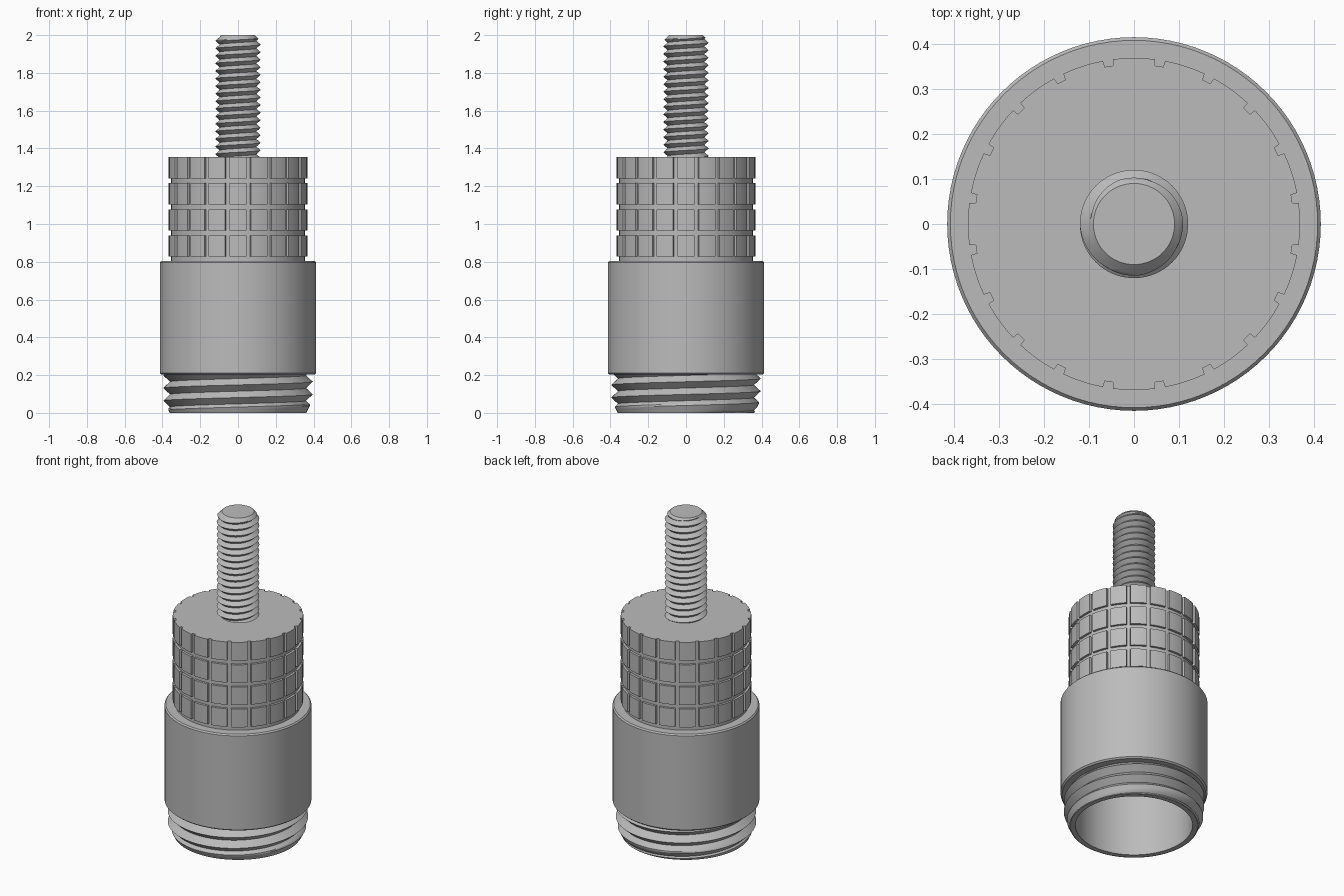
import bpy
import bmesh
from math import cos, sin, pi, tau, radians

cube = bpy.data.objects.get("Cube")
if cube:
    bpy.data.objects.remove(cube, do_unlink=True)

GREY = (0.5, 0.5, 0.5, 1.0)
metal = bpy.data.materials.new("grey metal")
metal.use_nodes = True
metal.diffuse_color = GREY
metal.node_tree.nodes["Principled BSDF"].inputs["Base Color"].default_value = GREY


def skin(name, rings, cap_first=False, cap_last=False):
    """Join rings of points (first point repeated at the end) into one surface."""
    bm = bmesh.new()
    rows = [[bm.verts.new(p) for p in ring] for ring in rings]
    for low, high in zip(rows, rows[1:]):
        for i in range(len(low) - 1):
            bm.faces.new((low[i], low[i + 1], high[i + 1], high[i]))
    if cap_first:
        bm.faces.new(rows[0][-2::-1])
    if cap_last:
        bm.faces.new(rows[-1][:-1])
    bmesh.ops.remove_doubles(bm, verts=bm.verts, dist=1e-5)
    bmesh.ops.dissolve_degenerate(bm, edges=bm.edges, dist=1e-5)
    mesh = bpy.data.meshes.new(name)
    bm.to_mesh(mesh)
    bm.free()
    obj = bpy.data.objects.new(name, mesh)
    obj.data.materials.append(metal)
    bpy.context.collection.objects.link(obj)
    bpy.ops.object.select_all(action="DESELECT")
    obj.select_set(True)
    bpy.context.view_layer.objects.active = obj
    bpy.ops.object.shade_smooth_by_angle(angle=radians(25))
    return obj


def circle(r, z, n=96):
    return [(r * cos(tau * i / n), r * sin(tau * i / n), z) for i in range(n + 1)]


def lathe(name, profile, **caps):
    return skin(name, [circle(r, z) for r, z in profile], **caps)


def thread(name, z0, z1, pitch, root, crest, start, limit, n, **caps):
    """Right-handed V thread between z0 and z1; limit(z) trims the radius."""
    steps = 8
    total = int((z1 - z0) / pitch + 3) * steps
    rings = []
    for k in range(-steps * 2, total):
        ring = []
        for i in range(n + 1):
            turn = i / n
            z = min(max(z0 + start + pitch * (turn + k / steps), z0), z1)
            phase = ((z - z0 - start) / pitch - turn) % 1
            r = root + (crest - root) * abs(2 * phase - 1)
            r = min(r, limit(z))
            ring.append((r * cos(tau * turn), r * sin(tau * turn), z))
        rings.append(ring)
    return skin(name, rings, **caps)


# Threaded collar at the bottom
thread("lower_thread", 0, 0.205, 0.067, 0.36, 0.396, 0.031,
       lambda z: 0.362 + 0.5 * z, 96)

# Hollow inside of the collar, with its rim
lathe("bore", [(0.36, 0), (0.33, 0), (0.33, 0.75)][::-1], cap_first=True)

# Smooth sleeve with narrow chamfers
lathe("sleeve", [(0.34, 0.203), (0.405, 0.203), (0.414, 0.211),
                 (0.414, 0.795), (0.407, 0.803), (0.34, 0.803)])

# Grip with upright and level grooves
TEETH, OUTER, FLOOR = 20, 0.368, 0.354


def grip_ring(z, grooved):
    ring = []
    for tooth in range(TEETH):
        centre = tau * (tooth + 0.5) / TEETH
        half = pi / TEETH
        points = [(-1, FLOOR), (-0.83, FLOOR), (-0.8, OUTER), (-0.4, OUTER),
                  (0, OUTER), (0.4, OUTER), (0.8, OUTER), (0.83, FLOOR)]
        for offset, r in points:
            a = centre + half * (offset + 1 - 0.0) - half + half
            r = FLOOR if grooved else r
            ring.append((r * cos(a), r * sin(a), z))
    return ring + ring[:1]


grip = [grip_ring(0.79, True)]
for band in range(4):
    bottom = 0.827 + 0.138 * band
    top = 1.356 if band == 3 else bottom + 0.113
    grip += [grip_ring(bottom, True), grip_ring(bottom, False), grip_ring(top, False)]
    if band < 3:
        grip.append(grip_ring(top, True))
skin("knurled_grip", grip, cap_last=True)

# Threaded stud with a chamfered tip
thread("stud", 1.35, 2.0, 0.04, 0.097, 0.12, 0.0,
       lambda z: min(0.09 + (2.0 - z) * 1.0, 0.12), 64, cap_last=True)
